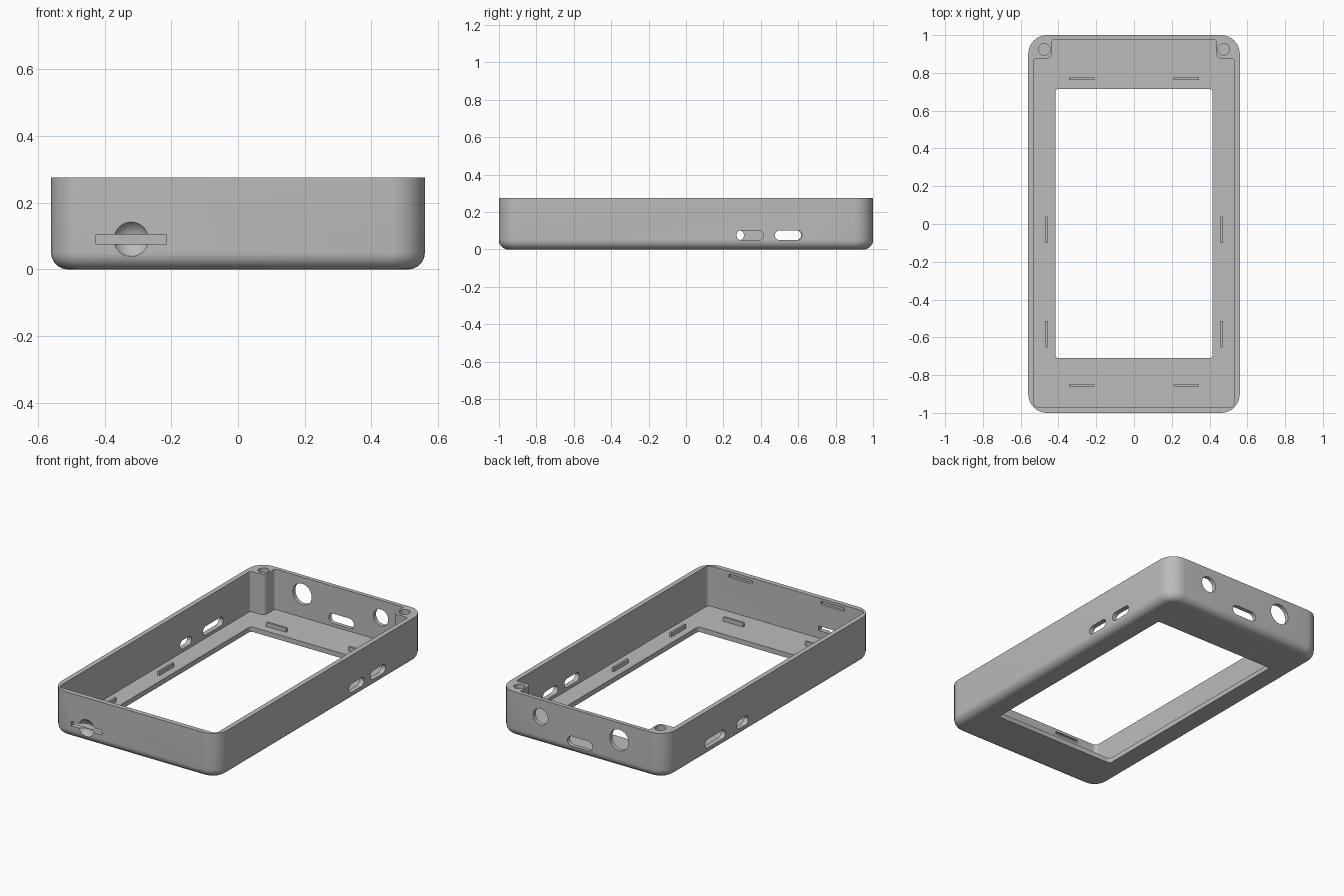
import bpy, bmesh, math
from mathutils import Vector, Matrix

cube = bpy.data.objects.get("Cube")
if cube:
    bpy.data.objects.remove(cube, do_unlink=True)

grey = bpy.data.materials.new("plain grey")
grey.use_nodes = True
colour = (0.5, 0.5, 0.5, 1)
grey.diffuse_color = colour
grey.node_tree.nodes["Principled BSDF"].inputs["Base Color"].default_value = colour

HALF_W, HALF_L, HEIGHT = 0.56, 1.0, 0.275
FLOOR, WALL = 0.03, 0.03


def rounded(corners, seg=8):
    """Right-angled outline with a radius at each corner (x, y, r)."""
    out = []
    for i, (x, y, r) in enumerate(corners):
        p = Vector((x, y))
        a = (Vector(corners[i - 1][:2]) - p).normalized()
        b = (Vector(corners[(i + 1) % len(corners)][:2]) - p).normalized()
        if r <= 0:
            out.append(p)
            continue
        for k in range(seg + 1):
            t = math.pi / 2 * k / seg
            out.append(p + r * (a + b) - r * (b * math.cos(t) + a * math.sin(t)))
    return out


def rect(cx, cy, w, h, r=0.0, seg=8):
    return rounded([(cx - w / 2, cy - h / 2, r), (cx + w / 2, cy - h / 2, r),
                    (cx + w / 2, cy + h / 2, r), (cx - w / 2, cy + h / 2, r)], seg)


def circle(cx, cy, r, n=32):
    return [Vector((cx + r * math.cos(2 * math.pi * k / n),
                    cy + r * math.sin(2 * math.pi * k / n))) for k in range(n)]


def finish(name, bm):
    bmesh.ops.recalc_face_normals(bm, faces=bm.faces)
    mesh = bpy.data.meshes.new(name)
    bm.to_mesh(mesh)
    bm.free()
    mesh.materials.append(grey)
    obj = bpy.data.objects.new(name, mesh)
    bpy.context.collection.objects.link(obj)
    return obj


def loft(name, rings):
    """Solid through rings of 3D points, capped at both ends."""
    bm = bmesh.new()
    loops = [[bm.verts.new(p) for p in ring] for ring in rings]
    n = len(loops[0])
    for lo, hi in zip(loops, loops[1:]):
        for i in range(n):
            j = (i + 1) % n
            bm.faces.new((lo[i], lo[j], hi[j], hi[i]))
    bm.faces.new(loops[0])
    bm.faces.new(loops[-1])
    return finish(name, bm)


def prism(name, outline, lo, hi, axis="z"):
    place = {"z": lambda p, d: (p.x, p.y, d),
             "y": lambda p, d: (p.x, d, p.y),
             "x": lambda p, d: (d, p.x, p.y)}[axis]
    return loft(name, [[place(p, d) for p in outline] for d in (lo, hi)])


def combine(body, other, operation="DIFFERENCE"):
    mod = body.modifiers.new("combine", "BOOLEAN")
    mod.operation = operation
    mod.solver = "EXACT"
    mod.object = other
    bpy.context.view_layer.objects.active = body
    bpy.ops.object.modifier_apply(modifier=mod.name)
    bpy.data.objects.remove(other, do_unlink=True)


# Outer shell with rounded corners and a rounded lower edge
fillet, corner, steps = 0.05, 0.1, 8
rings = []
for k in range(steps + 1):
    t = math.pi / 2 * k / steps
    inset = fillet * (1 - math.sin(t))
    z = fillet * (1 - math.cos(t))
    rings.append([(p.x, p.y, z) for p in rect(0, 0, 2 * (HALF_W - inset),
                                              2 * (HALF_L - inset), corner - inset)])
rings.append([(p.x, p.y, HEIGHT) for p in rect(0, 0, 2 * HALF_W, 2 * HALF_L, corner)])
case = loft("case_shell", rings)

# Cavity, leaving a screw post in each back corner
ix, iy, px, py = HALF_W - WALL, HALF_L - WALL, 0.435, 0.875
cavity = rounded([(-ix, -iy, 0.025), (ix, -iy, 0.025), (ix, py, 0.01), (px, py, 0.03),
                  (px, iy + 0.005, 0.01), (-px, iy + 0.005, 0.01), (-px, py, 0.03),
                  (-ix, py, 0.01)])
combine(case, prism("cavity_cutter", cavity, FLOOR, 0.4))

# Screen window in the floor
combine(case, prism("window_cutter", rect(0, 0.002, 0.83, 1.425, 0.015, 4), -0.1, 0.1))

# Screw holes in the posts
for side in (-1, 1):
    combine(case, prism("screw_cutter", circle(side * 0.475, 0.925, 0.031), 0.1, 0.4))

# Slots in the two long walls: (side, start, end)
for side, start, end in ((1, 0.27, 0.415), (1, 0.475, 0.62),
                         (-1, 0.2, 0.31), (-1, 0.42, 0.615)):
    slot = rect((start + end) / 2, 0.076, end - start, 0.053, 0.0264)
    combine(case, prism("side_slot_cutter", slot, *sorted((side * 0.5, side * 0.6)), "x"))

# Ports in the back wall
for outline in (circle(0.28, 0.17, 0.05), circle(-0.25, 0.17, 0.064),
                rect(0.014, 0.078, 0.17, 0.06, 0.0299)):
    combine(case, prism("port_cutter", outline, 0.94, 1.1, "y"))

# Card slot with a shallow finger scoop in the front wall
bm = bmesh.new()
bmesh.ops.create_uvsphere(bm, u_segments=48, v_segments=24, radius=0.0625,
                          matrix=Matrix.Translation((-0.32, -1.035, 0.09)))
combine(case, finish("scoop_cutter", bm))
combine(case, prism("card_cutter", rect(-0.32, 0.09, 0.21, 0.028), -1.1, -0.94, "y"))

# Snap recesses inside the front wall, under the rim
for side in (-1, 1):
    combine(case, prism("snap_cutter", rect(side * 0.31, 0.248, 0.16, 0.02),
                        -iy - 0.015, -iy + 0.02, "y"))

bpy.ops.object.select_all(action="DESELECT")
case.select_set(True)
bpy.context.view_layer.objects.active = case
bpy.ops.object.shade_smooth_by_angle(angle=math.radians(30))

# Locating ribs on the floor
for side in (-1, 1):
    for y in (0.77, -0.855):
        prism("floor_rib", rect(side * 0.277, y, 0.135, 0.013), FLOOR - 0.005, FLOOR + 0.025)
    for y in (-0.03, -0.583):
        prism("side_rib", rect(side * 0.465, y, 0.013, 0.14), FLOOR - 0.005, FLOOR + 0.025)
